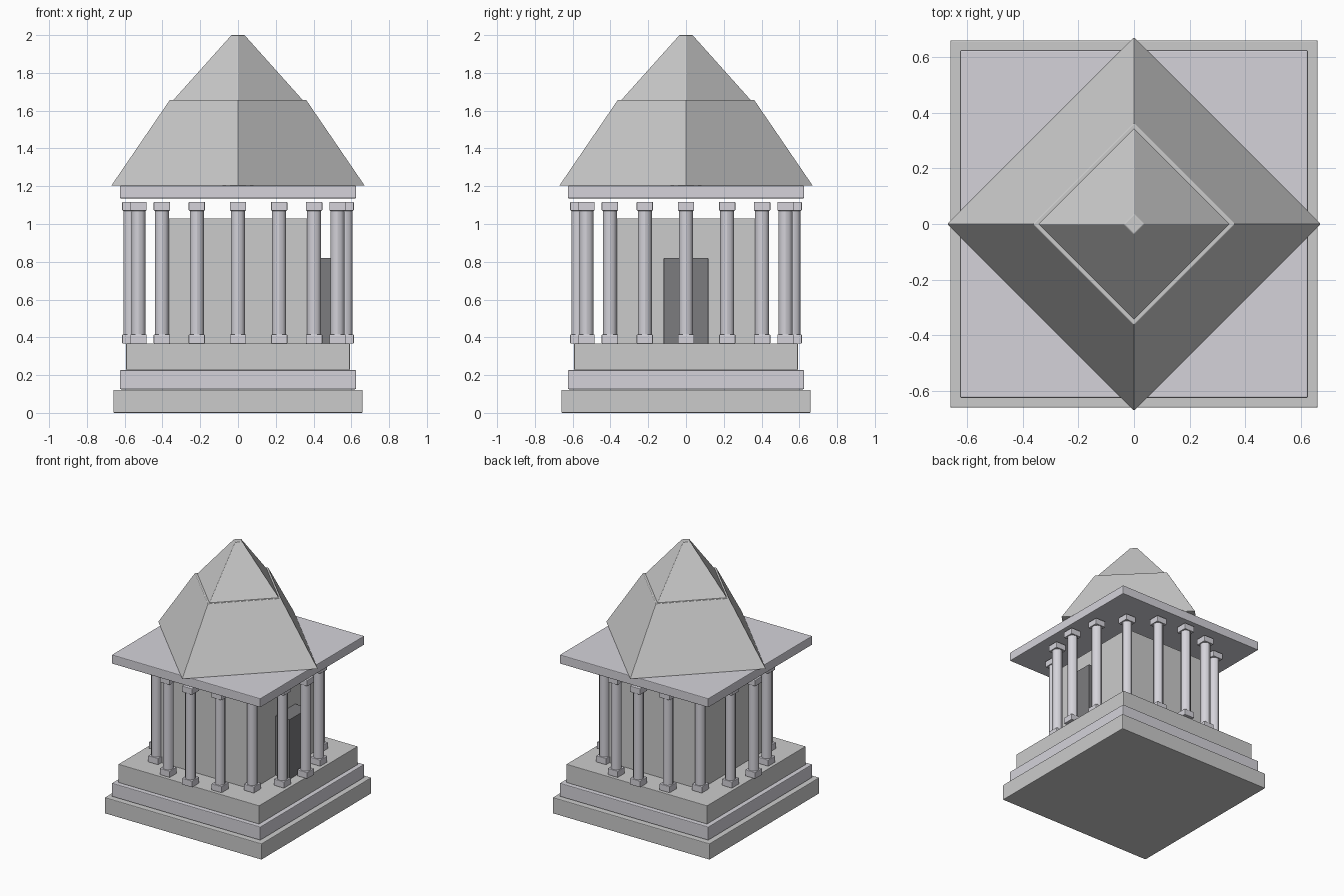
import bpy, math

if "Cube" in bpy.data.objects:
    bpy.data.objects.remove(bpy.data.objects["Cube"])


def material(name, color):
    m = bpy.data.materials.new(name)
    m.diffuse_color = (*color, 1)
    m.use_nodes = True
    m.node_tree.nodes["Principled BSDF"].inputs["Base Color"].default_value = m.diffuse_color
    return m


trim = material("trim_stone", (0.66, 0.65, 0.70))
dark = material("dark_doorway", (0.2, 0.2, 0.21))


def finish(name, bevel, mat):
    ob = bpy.context.object
    ob.name = name
    if bevel:
        mod = ob.modifiers.new("soft_edges", 'BEVEL')
        mod.width = bevel
        mod.segments = 2
        mod.limit_method = 'ANGLE'
        mod.angle_limit = math.radians(40)
    if mat:
        ob.data.materials.append(mat)
    return ob


def box(name, center, size, z0, z1, bevel=0.005, mat=None):
    bpy.ops.mesh.primitive_cube_add(size=1, location=(*center, (z0 + z1) / 2))
    ob = bpy.context.object
    ob.scale = (*size, z1 - z0)
    bpy.ops.object.transform_apply(location=False, rotation=False, scale=True)
    return finish(name, bevel, mat)


def frustum(name, center, r0, r1, z0, z1, sides, bevel=0, mat=None):
    bpy.ops.mesh.primitive_cone_add(vertices=sides, radius1=r0, radius2=r1, depth=z1 - z0,
                                    location=(*center, (z0 + z1) / 2))
    return finish(name, bevel, mat)


# Stepped base
box("lower_step", (0, 0), (1.32, 1.32), 0, 0.122)
box("middle_step", (0, 0), (1.25, 1.25), 0.125, 0.227, mat=trim)
box("upper_step", (0, 0), (1.184, 1.184), 0.227, 0.367, bevel=0.003)

# Inner chamber and doorway on the right side
box("chamber", (0, 0), (0.80, 0.80), 0.36, 1.03, bevel=0.003)
box("doorway", (0.453, 0), (0.126, 0.236), 0.365, 0.82, bevel=0.002, mat=dark)

# Ring of sixteen columns with square bases and capitals
for i in range(16):
    a = i * math.tau / 16
    c = (0.57 * math.cos(a), 0.57 * math.sin(a))
    box(f"column_base_{i}", c, (0.086, 0.086), 0.367, 0.415, 0.004, trim)
    frustum(f"column_shaft_{i}", c, 0.037, 0.037, 0.41, 1.075, 12, 0, trim)
    bpy.ops.object.shade_smooth_by_angle()
    box(f"column_capital_{i}", c, (0.086, 0.086), 1.07, 1.117, 0.004, trim)

# Roof slab and two-tier pyramid turned corner-on
box("roof_slab", (0, 0), (1.25, 1.25), 1.135, 1.203, mat=trim)
frustum("lower_roof", (0, 0), 0.672, 0.362, 1.203, 1.657, 4, 0.003)
frustum("upper_roof", (0, 0), 0.345, 0.036, 1.655, 2.0, 4, 0.003)
